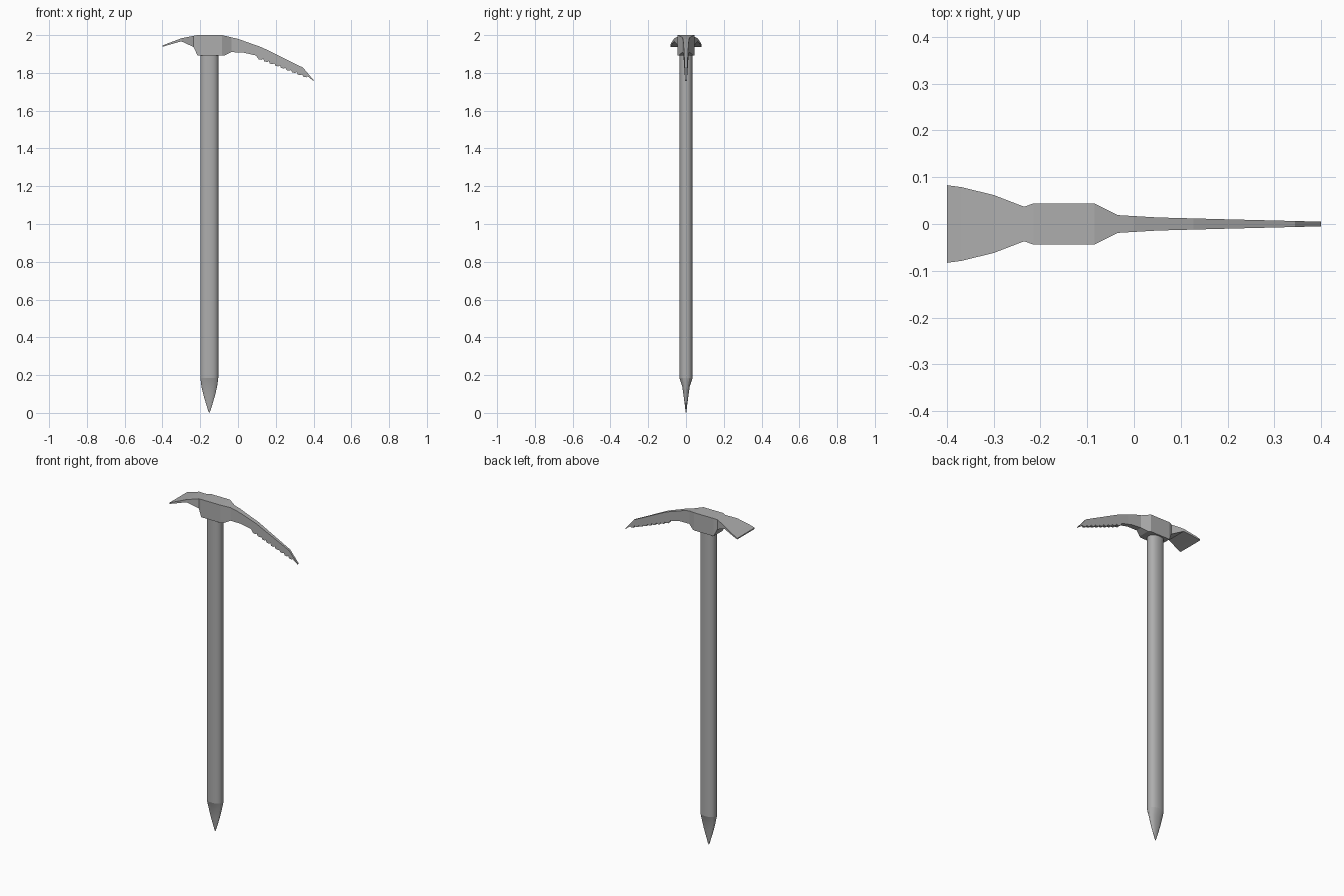
import bpy, bmesh, math

if "Cube" in bpy.data.objects:
    bpy.data.objects.remove(bpy.data.objects["Cube"])

steel = bpy.data.materials.new("grey steel")
steel.diffuse_color = (0.42, 0.42, 0.42, 1)
steel.use_nodes = True
steel.node_tree.nodes["Principled BSDF"].inputs["Base Color"].default_value = steel.diffuse_color
CX = -0.152  # shaft axis


def loft(name, rings, smooth=None):
    """Bridge equal-sized rings of points and cap both ends."""
    bm = bmesh.new()
    vs = [[bm.verts.new(p) for p in r] for r in rings]
    n = len(rings[0])
    for a, b in zip(vs, vs[1:]):
        for i in range(n):
            j = (i + 1) % n
            bm.faces.new((a[i], a[j], b[j], b[i]))
    bm.faces.new(vs[0])
    bm.faces.new(vs[-1])
    bmesh.ops.recalc_face_normals(bm, faces=bm.faces)
    me = bpy.data.meshes.new(name)
    bm.to_mesh(me)
    bm.free()
    me.materials.append(steel)
    ob = bpy.data.objects.new(name, me)
    bpy.context.collection.objects.link(ob)
    if smooth:
        bpy.ops.object.select_all(action='DESELECT')
        bpy.context.view_layer.objects.active = ob
        ob.select_set(True)
        bpy.ops.object.shade_smooth_by_angle(angle=math.radians(smooth))
    return ob


def oval(hx, hy, z, n=20):
    """Stadium-like ring: rounded ends along x, flatter front and back."""
    pts = []
    for i in range(n):
        a = 2 * math.pi * (i + 0.5) / n
        c, s = math.cos(a), math.sin(a)
        x = math.copysign(abs(c) ** 0.85, c)
        y = math.copysign(abs(s) ** 0.85, s)
        pts.append((CX + hx * x, hy * y, z))
    return pts


def lerp(table, x):
    """Piecewise linear lookup."""
    for (x0, y0), (x1, y1) in zip(table, table[1:]):
        if x <= x1:
            return y0 + (y1 - y0) * (x - x0) / (x1 - x0)
    return table[-1][1]


# Shaft
loft("shaft", [oval(0.048, 0.035, z) for z in (0.185, 1.92)], 35)

# Ground spike, flattened front to back
spike = [(0.185, 0.048, 0.035), (0.14, 0.042, 0.020), (0.09, 0.030, 0.013),
         (0.04, 0.015, 0.006), (0.012, 0.006, 0.003), (0.0, 0.001, 0.001)]
loft("spike", [oval(hx, hy, z) for z, hx, hy in spike], 20)

# Head outline tables: top edge, lower edge and half width along x
top = [(-0.4, 1.945), (-0.37, 1.957), (-0.30, 1.983), (-0.215, 2.0),
       (-0.085, 2.0), (0.0, 1.98), (0.127, 1.935), (0.344, 1.828), (0.4, 1.762)]
low = [(-0.4, 1.938), (-0.37, 1.947), (-0.30, 1.967), (-0.235, 1.937),
       (-0.215, 1.893), (-0.07, 1.893), (-0.035, 1.91), (0.03, 1.907), (0.095, 1.892)]
width = [(-0.4, 0.083), (-0.37, 0.079), (-0.30, 0.062), (-0.235, 0.037),
         (-0.215, 0.044), (-0.085, 0.044), (-0.035, 0.019), (0.05, 0.014),
         (0.2, 0.010), (0.4, 0.005)]

# Saw teeth under the pick: each one runs flat, then steps up
teeth = 9
step = (0.375 - 0.11) / teeth
for i in range(teeth):
    x = 0.11 + i * step
    z = 1.872 - 0.104 * i / teeth
    low += [(x, z), (x + step * 0.55, z - 0.003), (x + step * 0.8, z + 0.002)]
low.append((0.4, 1.757))

xs = sorted({x for t in (top, low, width) for x, _ in t})
rings = []
for x in xs:
    w, zt, zb = lerp(width, x), lerp(top, x), lerp(low, x)
    rings.append([(x, -w, zb), (x, w, zb), (x, w, zt), (x, -w, zt)])
loft("head", rings)
